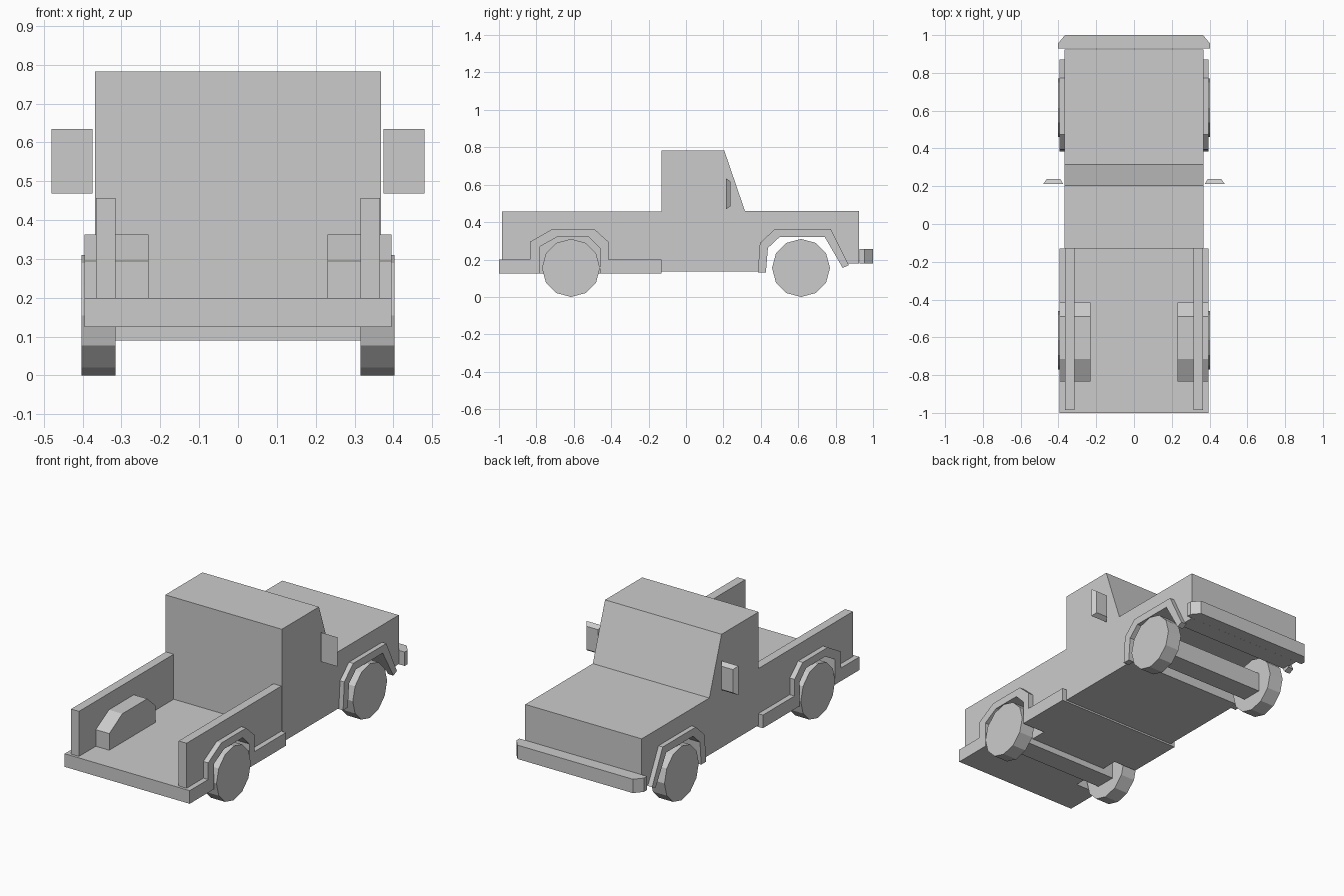
import bpy, bmesh
from math import radians
from mathutils import Matrix

cube = bpy.data.objects.get("Cube")
if cube:
    bpy.data.objects.remove(cube)

grey = bpy.data.materials.new("plain grey")
grey.use_nodes = True
colour = (0.6, 0.6, 0.6, 1)
grey.diffuse_color = colour
grey.node_tree.nodes["Principled BSDF"].inputs["Base Color"].default_value = colour


def finish(name, bm):
    bmesh.ops.recalc_face_normals(bm, faces=bm.faces)
    mesh = bpy.data.meshes.new(name)
    bm.to_mesh(mesh)
    bm.free()
    mesh.materials.append(grey)
    obj = bpy.data.objects.new(name, mesh)
    bpy.context.collection.objects.link(obj)
    return obj


def loft(name, start, end):
    """Solid between two matching rings of points."""
    bm = bmesh.new()
    a = [bm.verts.new(p) for p in start]
    b = [bm.verts.new(p) for p in end]
    bm.faces.new(a)
    bm.faces.new(b)
    for i in range(len(a)):
        j = (i + 1) % len(a)
        bm.faces.new((a[i], a[j], b[j], b[i]))
    return finish(name, bm)


def side_prism(name, profile, x0, x1):
    """Extrude a (y, z) side profile across x."""
    return loft(name, [(x0, y, z) for y, z in profile], [(x1, y, z) for y, z in profile])


def rect(y0, y1, z0, z1):
    return [(y0, z0), (y0, z1), (y1, z1), (y1, z0)]


# Wheel arch outlines, running from low y to high y
rear_outer = [(-.833, .2), (-.833, .295), (-.715, .363), (-.49, .363), (-.415, .295), (-.415, .2)]
rear_inner = [(-.78, .27), (-.69, .32), (-.52, .32), (-.46, .26)]
front_outer = [(.384, .13), (.395, .288), (.475, .363), (.774, .363), (.87, .17)]
front_inner = [(.427, .135), (.438, .262), (.5, .32), (.742, .32), (.825, .18)]


def arch_back(z):
    """Inner rear arch traced back from high y, ending at height z."""
    return [(-.46, z)] + rear_inner[::-1] + [(-.78, z)]


# Cab and bonnet in one profile, with the front wheel arch cut out
cab = [(-.13, .135), (-.13, .782), (.205, .782), (.315, .46), (.925, .46), (.925, .18)]
side_prism("cab_and_bonnet", cab + front_inner[::-1], -.368, .368)

# Bed floor between the wheel wells
side_prism("bed_floor", rect(-1, -.13, .125, .2), -.25, .25)

# Bumper with chamfered ends
plan = [(-.403, .928), (-.403, .955), (-.365, 1), (.365, 1), (.403, .955), (.403, .928)]
loft("bumper", [(x, y, .178) for x, y in plan], [(x, y, .257) for x, y in plan])

for s, side in ((1, "left"), (-1, "right")):
    # Bed edge, step and rear fender in one outline
    edge = [(-1, .125), (-1, .2)] + rear_outer + [(-.13, .2), (-.13, .125)] + arch_back(.125)
    side_prism(f"bed_edge_{side}", edge, s * .25, s * .395)
    # Inner wall of the rear wheel well
    side_prism(f"wheel_well_wall_{side}", rear_outer, s * .23, s * .25)
    # Bed side panel
    panel = [(-.985, .2), (-.985, .457), (-.13, .457), (-.13, .2)] + arch_back(.2)
    side_prism(f"bed_side_{side}", panel, s * .315, s * .365)
    # Front fender flare
    flare_inner = [(.427, .13)] + front_inner[1:-1] + [(.838, .155)]
    side_prism(f"front_fender_{side}", front_outer + flare_inner[::-1], s * .36, s * .395)
    # Wing mirror, tapering towards the bonnet
    wide = [(.375, .468), (.375, .635), (.48, .635), (.48, .468)]
    slim = [(.39, .485), (.39, .618), (.462, .618), (.462, .485)]
    loft(f"mirror_{side}", [(s * x, .213, z) for x, z in wide], [(s * x, .237, z) for x, z in slim])

for y, end in ((-.615, "rear"), (.615, "front")):
    # Axle beam
    side_prism(f"{end}_axle", rect(y - .06, y + .06, .09, .2), -.32, .32)
    # Twelve-sided wheels
    for s, side in ((1, "left"), (-1, "right")):
        bm = bmesh.new()
        place = Matrix.Translation((s * .359, y, .155)) @ Matrix.Rotation(radians(90), 4, "Y")
        bmesh.ops.create_cone(bm, cap_ends=True, segments=12, radius1=.155, radius2=.155,
                              depth=.088, matrix=place)
        finish(f"{end}_wheel_{side}", bm)
